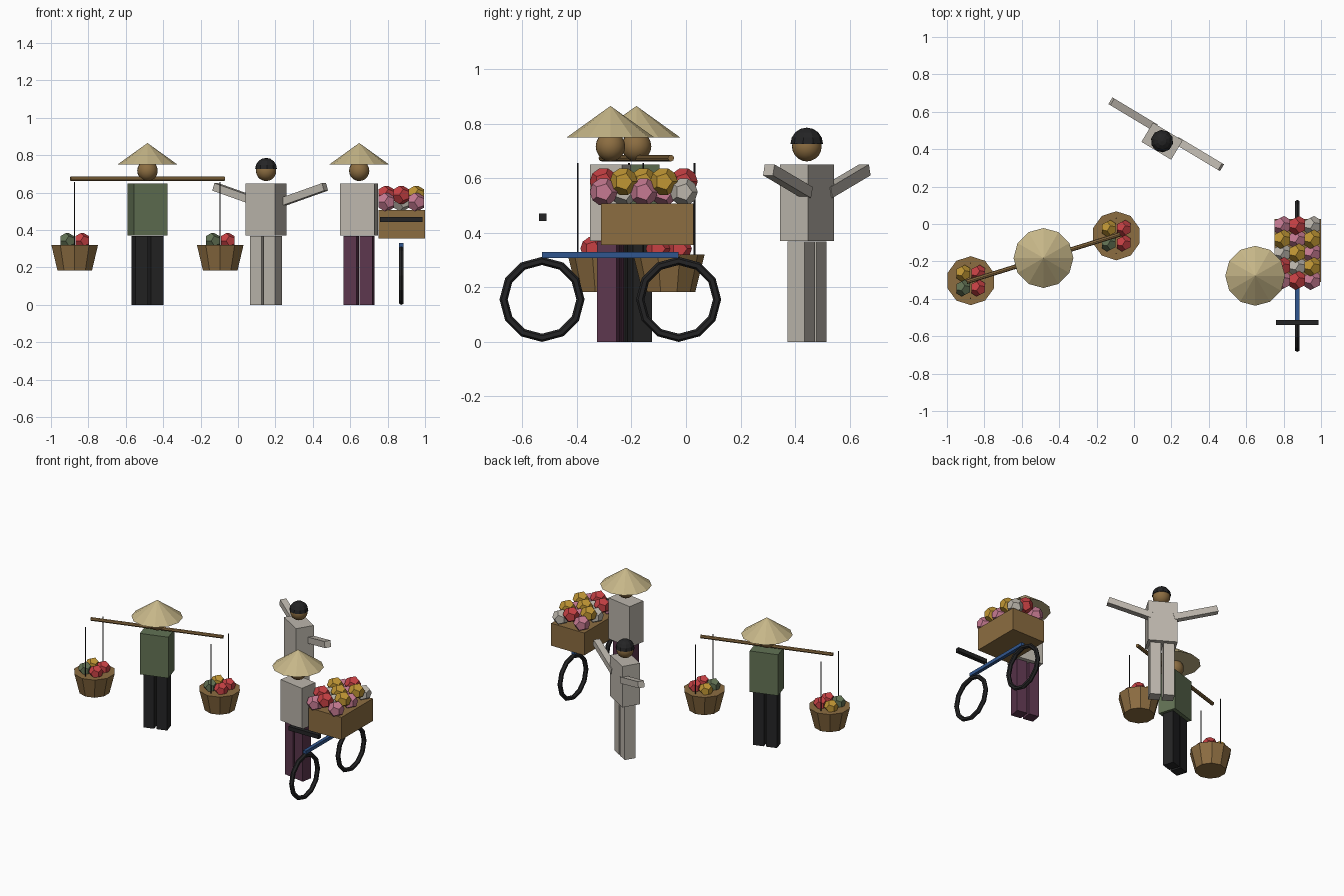
import bpy, bmesh, math
from mathutils import Matrix, Vector

if "Cube" in bpy.data.objects:
    bpy.data.objects.remove(bpy.data.objects["Cube"])


def material(name, rgb):
    m = bpy.data.materials.new(name)
    lin = [(c / 255 / 12.92) if c < 11 else ((c / 255 + 0.055) / 1.055) ** 2.4 for c in rgb]
    m.diffuse_color = (*lin, 1)
    m.use_nodes = True
    m.node_tree.nodes["Principled BSDF"].inputs["Base Color"].default_value = m.diffuse_color
    return m


STRAW = material("straw", (198, 182, 136))
WOOD = material("brown_wood", (140, 109, 65))
GREEN = material("green", (98, 114, 84))
BLACK = material("black", (36, 36, 37))
GREY = material("pale_grey", (188, 182, 172))
PURPLE = material("purple", (92, 54, 78))
RED = material("red", (200, 65, 68))
YELLOW = material("yellow", (192, 150, 52))
PINK = material("pink", (198, 122, 146))
BLUE = material("blue", (48, 86, 142))


def finish(bm, name, mat, matrix=Matrix(), smooth=False):
    bm.transform(matrix)
    bmesh.ops.recalc_face_normals(bm, faces=bm.faces[:])
    me = bpy.data.meshes.new(name)
    bm.to_mesh(me)
    bm.free()
    me.materials.append(mat)
    if smooth:
        me.shade_smooth()
    ob = bpy.data.objects.new(name, me)
    bpy.context.collection.objects.link(ob)
    return ob


def box(name, mat, center, size, matrix=Matrix()):
    bm = bmesh.new()
    bmesh.ops.create_cube(bm, size=1)
    local = Matrix.Translation(center) @ Matrix.Diagonal((*size, 1))
    return finish(bm, name, mat, matrix @ local)


def cone(name, mat, center, r1, r2, height, sides, matrix=Matrix()):
    bm = bmesh.new()
    bmesh.ops.create_cone(bm, cap_ends=True, segments=sides,
                          radius1=r1, radius2=r2, depth=height)
    return finish(bm, name, mat, Matrix.Translation(center) @ matrix)


def fruit(name, mat, center, radius):
    # Dodecahedron from the hull of its twenty corners
    p = (1 + math.sqrt(5)) / 2
    s = (-1, 1)
    pts = [(a, b, c) for a in s for b in s for c in s]
    for a in s:
        for b in s:
            u, v = a / p, b * p
            pts += [(0, u, v), (u, v, 0), (v, 0, u)]
    bm = bmesh.new()
    for q in pts:
        bm.verts.new(Vector(q) * radius / math.sqrt(3))
    bmesh.ops.convex_hull(bm, input=bm.verts[:])
    bmesh.ops.dissolve_limit(bm, angle_limit=0.02, verts=bm.verts[:], edges=bm.edges[:])
    turn = Matrix.Rotation(-math.atan(1 / p), 4, 'Z')
    return finish(bm, name, mat, Matrix.Translation(center) @ turn)


def person(name, x, y, angle, shirt, trousers, hat):
    m = Matrix.Translation((x, y, 0)) @ Matrix.Rotation(math.radians(angle), 4, 'Z')
    box(name + "_torso", shirt, (0, 0, 0.51), (0.185, 0.12, 0.28), m)
    for side in (-1, 1):
        box(name + "_leg", trousers, (side * 0.0425, 0, 0.184), (0.07, 0.074, 0.368), m)
    bm = bmesh.new()
    bmesh.ops.create_uvsphere(bm, u_segments=16, v_segments=10, radius=0.055)
    finish(bm, name + "_head", WOOD, m @ Matrix.Translation((0, 0, 0.717)), True)
    if hat:
        cone(name + "_hat", STRAW, (x, y, 0.808), 0.16, 0, 0.115, 12)
    else:
        # Hair is the upper half of a coarse sphere
        bm = bmesh.new()
        bmesh.ops.create_uvsphere(bm, u_segments=10, v_segments=8, radius=0.06)
        bmesh.ops.bisect_plane(bm, geom=bm.verts[:] + bm.edges[:] + bm.faces[:],
                               plane_co=(0, 0, 0), plane_no=(0, 0, 1), clear_inner=True)
        bmesh.ops.holes_fill(bm, edges=[e for e in bm.edges if e.is_boundary])
        finish(bm, name + "_hair", BLACK, m @ Matrix.Translation((0, 0, 0.726)))
    return m


# Three people
person("carrier", -0.484, -0.182, 17, GREEN, BLACK, True)
person("cart_vendor", 0.648, -0.277, -10, GREY, PURPLE, True)
buyer = person("buyer", 0.15, 0.443, -31, GREY, GREY, False)

# Outstretched arms of the buyer
for side in (-1, 1):
    a, b = Vector((side * 0.07, 0.043, 0.548)), Vector((side * 0.342, 0.043, 0.631))
    tilt = Matrix.Rotation(-math.atan2(b.z - a.z, b.x - a.x), 4, 'Y')
    box("buyer_arm", GREY, (0, 0, 0), ((b - a).length, 0.042, 0.042),
        buyer @ Matrix.Translation((a + b) / 2) @ tilt)

# Shoulder pole
pole_turn = Matrix.Rotation(math.radians(17.2), 4, 'Z') @ Matrix.Rotation(math.pi / 2, 4, 'Y')
cone("shoulder_pole", WOOD, (-0.484, -0.182, 0.674), 0.012, 0.012, 0.86, 8, pole_turn)

# Hanging baskets with fruit and cords
for bx, by in ((-0.873, -0.303), (-0.095, -0.063)):
    cone("basket", WOOD, (bx, by, 0.252), 0.097, 0.131, 0.136, 10)
    for i, mat in enumerate((GREEN, RED, YELLOW, RED)):
        fruit("basket_fruit", mat,
              (bx + (i % 2 * 2 - 1) * 0.04, by + (i // 2 * 2 - 1) * 0.04, 0.342), 0.045)
    for side in (-1, 1):
        cone("basket_cord", BLACK, (bx, by + side * 0.094, 0.487), 0.003, 0.003, 0.34, 6)

# Cart crate and its two-level heap of fruit
CX = 0.873
box("crate", WOOD, (0.875, -0.142, 0.432), (0.25, 0.338, 0.153))
for i in range(3):
    for j in range(5):
        upper = (i + j) % 2 == 1
        if upper:
            mat = YELLOW if i == 2 or (i, j) in ((1, 2), (0, 3)) else RED
        else:
            mat = GREY if (i, j) in ((2, 4), (0, 2), (1, 1)) else PINK
        fruit("crate_fruit", mat, (CX + (i - 1) * 0.08, -0.302 + j * 0.0735,
                                   0.588 if upper else 0.55), 0.052)

# Wheels
for wy in (-0.528, -0.027):
    bm = bmesh.new()
    n, k = 12, 6
    rings = []
    for i in range(n):
        t = 2 * math.pi * i / n
        ring = []
        for j in range(k):
            q = 2 * math.pi * j / k
            r = 0.141 + 0.015 * math.cos(q)
            ring.append(bm.verts.new((0.015 * math.sin(q), r * math.cos(t), r * math.sin(t))))
        rings.append(ring)
    for i in range(n):
        for j in range(k):
            r0, r1 = rings[i], rings[(i + 1) % n]
            bm.faces.new((r0[j], r1[j], r1[(j + 1) % k], r0[(j + 1) % k]))
    finish(bm, "wheel", BLACK, Matrix.Translation((CX, wy, 0.156)))

# Frame bar and handlebar
box("frame_bar", BLUE, (CX, -0.278, 0.319), (0.023, 0.5, 0.023))
box("handlebar", BLACK, (CX, -0.526, 0.457), (0.228, 0.028, 0.027))
